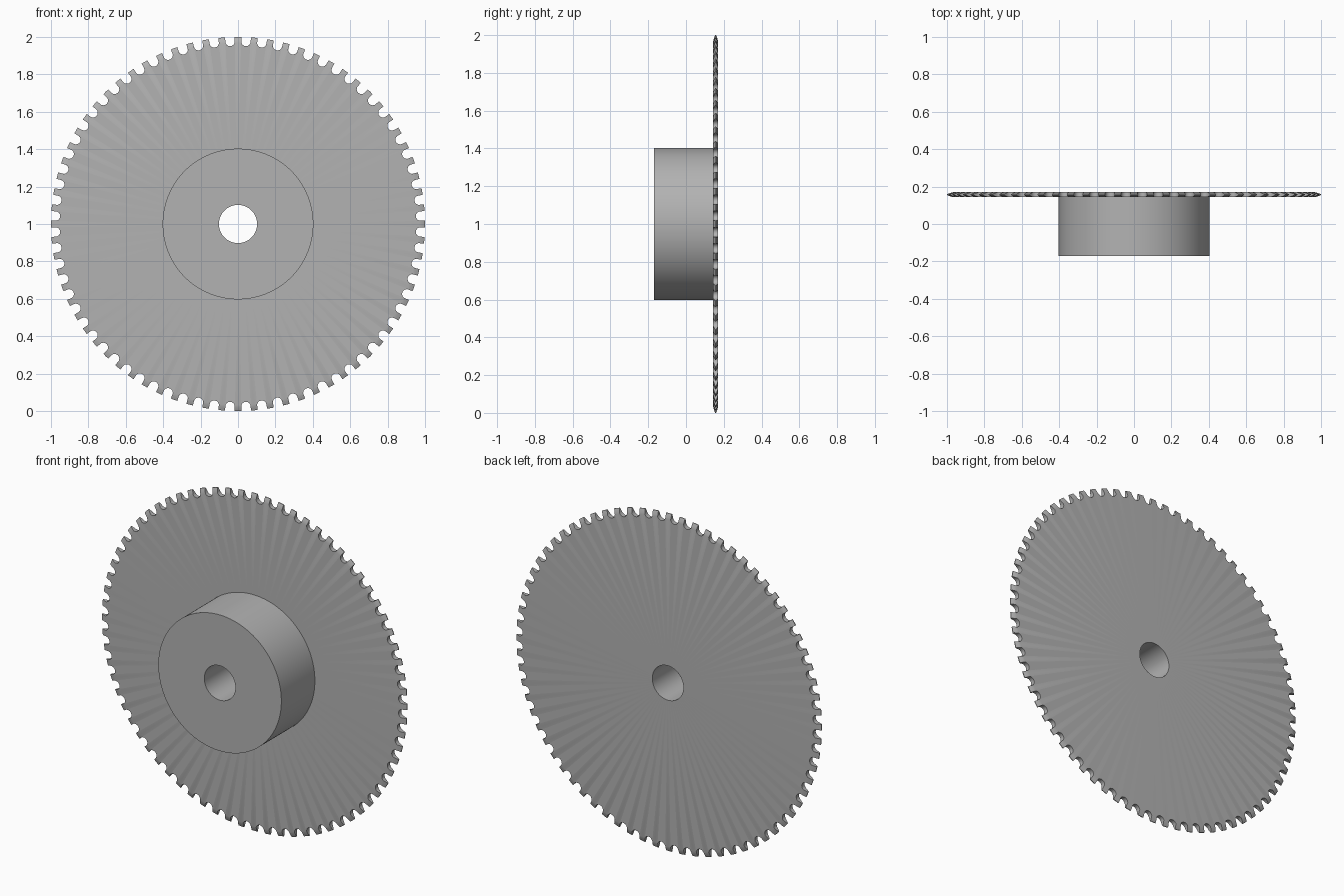
import bpy, bmesh, math

default = bpy.data.objects.get("Cube")
if default:
    bpy.data.objects.remove(default, do_unlink=True)

TEETH = 72
TIP_R, BORE_R, HUB_R = 1.0, 0.102, 0.403
PITCH_R, NOTCH_R = 0.977, 0.0255
FRONT, PLATE_FRONT, BACK = -0.17, 0.144, 0.17

steel = bpy.data.materials.new("steel grey")
steel.use_nodes = True
steel.diffuse_color = (0.45, 0.45, 0.45, 1)
steel.node_tree.nodes["Principled BSDF"].inputs["Base Color"].default_value = (0.45, 0.45, 0.45, 1)


def circle(radius, count, start=0.0):
    return [(radius, start + math.tau * i / count) for i in range(count)]


def skin(name, loops, closed=False):
    """Join equal-length polar loops, each given as (depth, points)."""
    bm = bmesh.new()
    rings = [[bm.verts.new((r * math.cos(a), y, 1 + r * math.sin(a))) for r, a in pts]
             for y, pts in loops]
    pairs = list(zip(rings, rings[1:]))
    if closed:
        pairs.append((rings[-1], rings[0]))
    for a, b in pairs:
        for i in range(len(a)):
            j = (i + 1) % len(a)
            bm.faces.new((a[i], a[j], b[j], b[i]))
    bmesh.ops.recalc_face_normals(bm, faces=bm.faces)
    mesh = bpy.data.meshes.new(name)
    bm.to_mesh(mesh)
    bm.free()
    mesh.materials.append(steel)
    obj = bpy.data.objects.new(name, mesh)
    bpy.context.collection.objects.link(obj)
    bpy.ops.object.select_all(action="DESELECT")
    obj.select_set(True)
    bpy.context.view_layer.objects.active = obj
    bpy.ops.object.shade_smooth_by_angle(angle=math.radians(35))
    return obj


# Tooth outline: a round-bottomed notch, then a tip, repeated
pitch = math.tau / TEETH
notch = [(TIP_R, -NOTCH_R / TIP_R)]
for k in range(9):
    t = math.pi * k / 8
    x, y = PITCH_R - NOTCH_R * math.sin(t), -NOTCH_R * math.cos(t)
    notch.append((math.hypot(x, y), math.atan2(y, x)))
notch += [(TIP_R, NOTCH_R / TIP_R), (TIP_R, pitch / 2)]
outline = [(r, a + (i + 0.5) * pitch) for i in range(TEETH) for r, a in notch]
count = len(outline)
start = outline[0][1]


def trimmed(limit):
    return [(min(r, limit), a) for r, a in outline]


# Toothed plate with rounded tooth tips
edge = [(0.0, 0.968), (0.12, 0.98), (0.28, 0.992), (0.42, TIP_R)]
thick = BACK - PLATE_FRONT
layers = [(PLATE_FRONT + f * thick, trimmed(r)) for f, r in edge]
layers += [(BACK - f * thick, trimmed(r)) for f, r in reversed(edge)]
skin("toothed_plate",
     [(PLATE_FRONT, circle(HUB_R - 0.01, count, start))] + layers
     + [(BACK, circle(BORE_R, count, start))])

# Hub with its through bore
skin("hub", [(BACK, circle(BORE_R, 144)), (FRONT, circle(BORE_R, 144)),
             (FRONT, circle(HUB_R, 144)), (PLATE_FRONT, circle(HUB_R, 144))])
